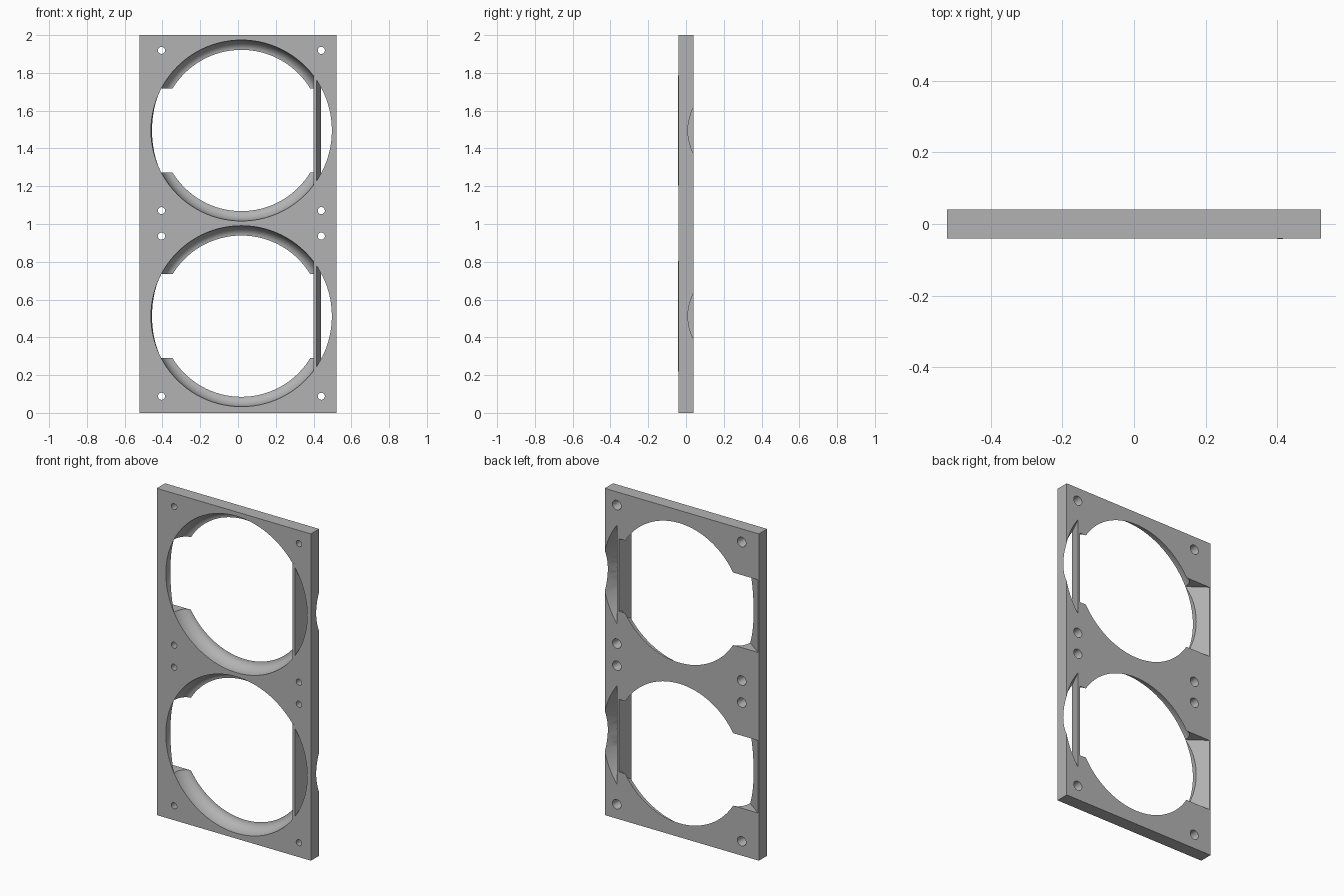
import bpy, bmesh, math
from mathutils import Vector, Matrix

if "Cube" in bpy.data.objects:
    bpy.data.objects.remove(bpy.data.objects["Cube"])

FRONT, BACK, CX = -0.04, 0.04, 0.018
CENTRES = (0.512, 1.495)
SLOT = 0.222          # half height of the side slots

grey = bpy.data.materials.new("mid_grey")
grey.use_nodes = True
colour = (0.45, 0.45, 0.45, 1)
grey.diffuse_color = colour
grey.node_tree.nodes["Principled BSDF"].inputs["Base Color"].default_value = colour


def make(name, bm):
    bmesh.ops.recalc_face_normals(bm, faces=bm.faces)
    mesh = bpy.data.meshes.new(name)
    bm.to_mesh(mesh)
    bm.free()
    mesh.materials.append(grey)
    ob = bpy.data.objects.new(name, mesh)
    bpy.context.collection.objects.link(ob)
    return ob


def prism(name, outline, z0, z1):
    """Extrude an (x, y) outline upwards."""
    bm = bmesh.new()
    face = bm.faces.new([bm.verts.new((x, y, z0)) for x, y in outline])
    new = bmesh.ops.extrude_face_region(bm, geom=[face])["geom"]
    bmesh.ops.translate(bm, vec=(0, 0, z1 - z0),
                        verts=[v for v in new if isinstance(v, bmesh.types.BMVert)])
    return make(name, bm)


def lathe(profile, x, z, steps):
    """Closed solid turned about the y axis from (radius, y) pairs."""
    bm = bmesh.new()
    rings = []
    for r, y in profile:
        angles = [2 * math.pi * i / steps for i in range(steps)]
        rings.append([bm.verts.new((x + r * math.cos(a), y, z + r * math.sin(a)))
                      for a in angles])
    for a, b in zip(rings, rings[1:]):
        for i in range(steps):
            j = (i + 1) % steps
            bm.faces.new((a[i], a[j], b[j], b[i]))
    bm.faces.new(rings[0])
    bm.faces.new(rings[-1])
    return bm


def cut(target, cutter):
    cutter.hide_render = True
    mod = target.modifiers.new("cut", "BOOLEAN")
    mod.operation, mod.solver, mod.object = "DIFFERENCE", "EXACT", cutter
    bpy.context.view_layer.objects.active = target
    bpy.ops.object.modifier_apply(modifier=mod.name)
    bpy.data.objects.remove(cutter)


# Flat mounting plate
W = 0.522
plate = prism("mounting_plate", [(-W, FRONT), (W, FRONT), (W, BACK), (-W, BACK)], 0, 2)

# Rounded bowl profile, wide at the front and narrow at the back
bowl = [(0.479, FRONT - 0.02)]
for i in range(9):
    t = math.radians(10 * i)
    bowl.append((0.427 + 0.052 * math.cos(t), FRONT + 0.08 * math.sin(t)))
bowl += [(0.427, BACK), (0.427, BACK + 0.02)]

for n, cz in enumerate(CENTRES):
    tag = ("lower", "upper")[n]
    # Bowl opening
    cut(plate, make("bowl_cutter", lathe(bowl, CX, cz, 96)))
    # Slots at both sides, with slanted ends
    cut(plate, prism("slot_cutter", [(-0.393, -0.05), (0.397, -0.05),
                                     (0.428, 0.05), (-0.528, 0.05)], cz - SLOT, cz + SLOT))
    # Widening relief outside the vane
    bm = lathe([(0.474, -0.05), (0.524, 0.05)], CX, cz, 96)
    geom = bm.verts[:] + bm.edges[:] + bm.faces[:]
    bisect = bmesh.ops.bisect_plane(bm, geom=geom, plane_co=(0.415, FRONT, 0),
                                    plane_no=(0.08, -0.025, 0), clear_inner=True)
    edges = [e for e in bisect["geom_cut"] if isinstance(e, bmesh.types.BMEdge)]
    bmesh.ops.contextual_create(bm, geom=edges)
    cut(plate, make("relief_cutter", bm))
    # Thin slanted vane across the opening
    prism(tag + "_side_vane", [(0.40, FRONT - 0.002), (0.415, FRONT - 0.002),
                               (0.44, BACK), (0.425, BACK)], cz - 0.292, cz + 0.292)
    # Tapered screw holes at the corners
    for x in (CX - 0.423, CX + 0.423):
        for z in (cz - 0.424, cz + 0.424):
            cone = [(0.0175, -0.05), (0.0305, 0.05)]
            cut(plate, make("screw_cutter", lathe(cone, x, z, 24)))

# Smooth the curved walls, keep edges sharp
bpy.ops.object.select_all(action="DESELECT")
plate.select_set(True)
bpy.context.view_layer.objects.active = plate
bpy.ops.object.shade_smooth_by_angle(angle=math.radians(30))
